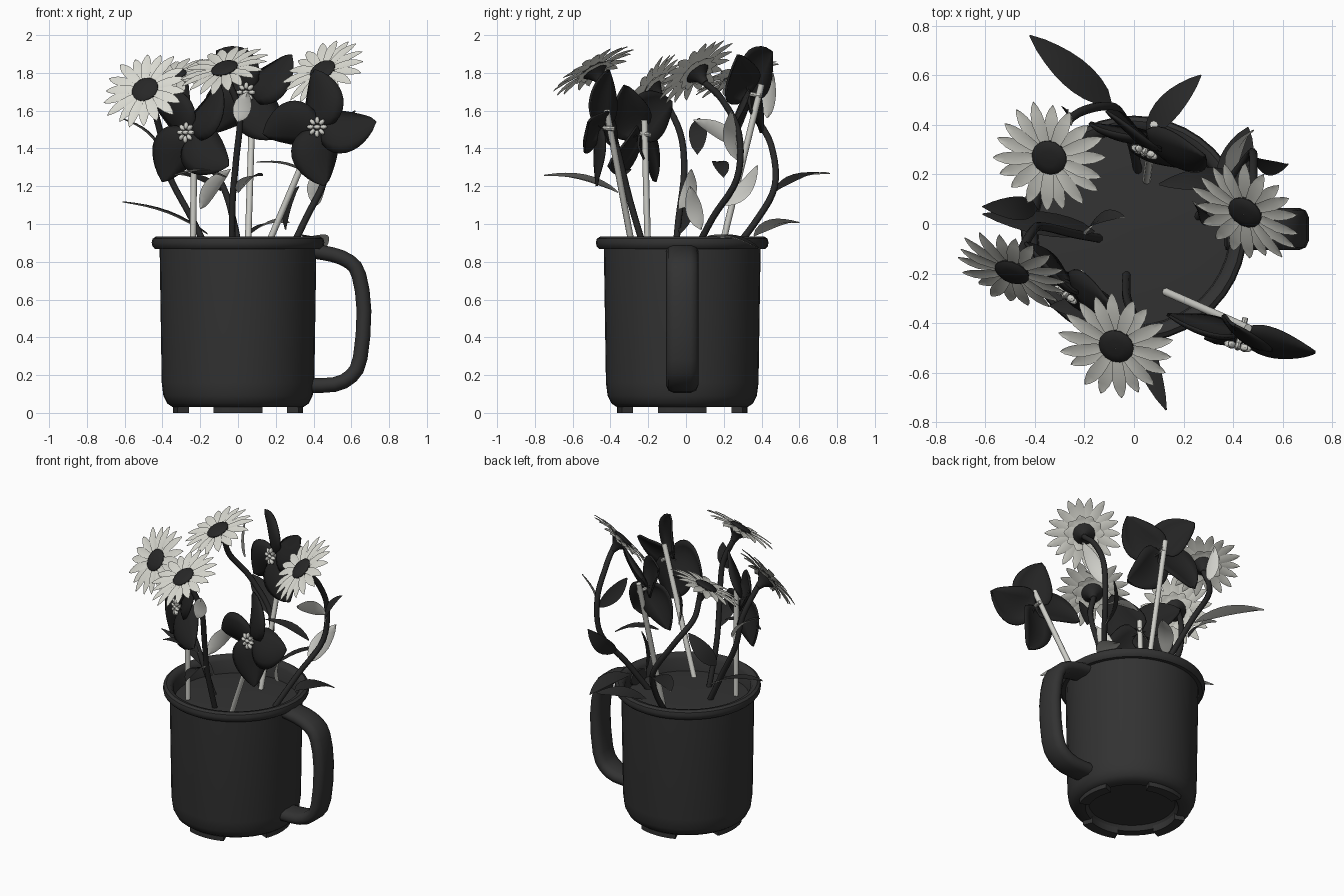
import bpy, bmesh, math, random
from mathutils import Vector as V, Matrix

if "Cube" in bpy.data.objects:
    bpy.data.objects.remove(bpy.data.objects["Cube"])
random.seed(4)

def mat(name, r, g, b):
    m = bpy.data.materials.new(name)
    m.diffuse_color = (r, g, b, 1)
    m.use_nodes = True
    m.node_tree.nodes["Principled BSDF"].inputs["Base Color"].default_value = m.diffuse_color
    return m

MUG = mat("mug_black", .032, .032, .032)
SOIL = mat("soil_dark", .033, .033, .033)
LEAF = mat("leaf_dark", .022, .022, .022)
PALE = mat("leaf_underside", .62, .62, .58)
PETAL = mat("petal_white", .70, .70, .64)
DISC = mat("disc_black", .02, .02, .02)
WHEEL = mat("wheel_black", .017, .017, .017)
STICK = mat("stick_grey", .62, .62, .58)

def obj(name, verts, faces, mats, idx=None, M=None, smooth=40):
    me = bpy.data.meshes.new(name)
    me.from_pydata([tuple(v) for v in verts], [], faces)
    for m in mats:
        me.materials.append(m)
    if idx:
        me.polygons.foreach_set("material_index", idx)
    if M:
        me.transform(M)
    o = bpy.data.objects.new(name, me)
    bpy.context.collection.objects.link(o)
    bpy.ops.object.select_all(action='DESELECT')
    o.select_set(True)
    bpy.context.view_layer.objects.active = o
    bpy.ops.object.shade_smooth_by_angle(angle=math.radians(smooth))
    return o

def grid_faces(rows, cols, start=0, wrap=False):
    return [(start+i*cols+j, start+i*cols+(j+1) % cols,
             start+(i+1)*cols+(j+1) % cols, start+(i+1)*cols+j)
            for i in range(rows-1) for j in range(cols if wrap else cols-1)]

def lathe(name, prof, material, n=40, M=None):
    vs = [(r*math.cos(2*math.pi*j/n), r*math.sin(2*math.pi*j/n), z) for r, z in prof for j in range(n)]
    return obj(name, vs, grid_faces(len(prof), n, wrap=True), [material], M=M)

def spline(pts, k=5):
    P = [V(p) for p in pts]
    P = [2*P[0]-P[1]] + P + [2*P[-1]-P[-2]]
    out = []
    for i in range(1, len(P)-2):
        a, b, c, d = P[i-1:i+3]
        for s in range(k):
            t = s/k
            out.append(.5*(2*b+(c-a)*t+(2*a-5*b+4*c-d)*t*t+(3*b-a-3*c+d)*t**3))
    return out+[P[-2]]

def sweep(name, path, section, material, ref=V((0, 1, 0)), smooth=40):
    # section points are (along ref, across)
    n, vs = len(section), []
    for i, p in enumerate(path):
        t = (path[min(i+1, len(path)-1)]-path[max(i-1, 0)]).normalized()
        b = t.cross(ref).normalized()
        a = b.cross(t)
        vs += [p+a*u+b*w for u, w in section]
    fs = grid_faces(len(path), n, wrap=True)
    fs += [tuple(range(n))[::-1], tuple(range(len(vs)-n, len(vs)))]
    return obj(name, vs, fs, [material], smooth=smooth)

def ring(r, n=8):
    return [(r*math.cos(2*math.pi*i/n), r*math.sin(2*math.pi*i/n)) for i in range(n)]

def frame(pos, normal):
    z = V(normal).normalized()
    x = V((0, 0, 1)).cross(z).normalized()
    y = z.cross(x)
    M = Matrix((x, y, z)).transposed().to_4x4()
    M.translation = V(pos)
    return M

# mug, rim, soil
C = Matrix.Translation((0, -.02, 0))
lathe("mug_body", [(.001, .06), (.27, .06), (.29, .03), (.345, .03), (.375, .05), (.395, .09), (.404, .16),
                   (.415, .87), (.44, .868), (.453, .882), (.457, .902), (.452, .922), (.435, .933),
                   (.41, .927), (.392, .905), (.385, .75), (.001, .75)], MUG, M=C)
lathe("soil", [(.388, .82), (.3, .828), (.15, .832), (.001, .834)], SOIL, M=C)

# four foot segments under the mug
vs, fs = [], []
for q in range(4):
    b = len(vs)
    for i in range(7):
        a = q*math.pi/2+math.radians(-22+44*i/6)
        vs += [(r*math.cos(a), r*math.sin(a), z) for r, z in ((.28, .06), (.28, 0), (.345, 0), (.345, .06))]
    fs += grid_faces(7, 4, b, True)+[(b+3, b+2, b+1, b), (b+24, b+25, b+26, b+27)]
obj("mug_feet", vs, fs, [MUG], M=C, smooth=30)

# handle
hp = [(.37, .86), (.5, .838), (.59, .80), (.64, .73), (.667, .54), (.647, .29), (.60, .195), (.51, .15), (.37, .145)]
sec = [(.085, 0), (.074, .026), (.045, .039), (-.045, .039), (-.074, .026),
       (-.085, 0), (-.074, -.026), (-.045, -.039), (.045, -.039), (.074, -.026)]
sweep("mug_handle", spline([(x, -.02, z) for x, z in hp], 2), sec, MUG, smooth=60)

# daisies
def daisy(tag, pos, normal, stem):
    M = frame(pos, normal)
    n = V(normal).normalized()
    vs, fs = [], []
    layers = [(18, 1, 0, 1), (10, .52, -.014, 1.3)]
    for count, length, drop, wide in layers:
        for k in range(count):
            a = 2*math.pi*(k+random.uniform(-.12, .12))/count
            L = length*random.uniform(.92, 1.03)
            b = len(vs)
            for r, w, h in ((.04, .014, 0), (.09, .024, .004), (.15, .029, .006), (.19, .024, .002), (.222, .013, -.003), (.24, .001, -.006)):
                for t in (-1, 0, 1):
                    x, y = r*L, t*w*wide
                    z = h+drop+(.004 if k % 2 else -.001)-(.004 if t == 0 else 0)
                    vs.append((x*math.cos(a)-y*math.sin(a), x*math.sin(a)+y*math.cos(a), z))
            fs += grid_faces(6, 3, b)
    obj("daisy_petals_"+tag, vs, fs, [PETAL], M=M)
    lathe("daisy_disc_"+tag, [(.072, -.004), (.073, .008), (.062, .017), (.035, .022), (.001, .023)], DISC, 14, M)
    lathe("daisy_calyx_"+tag, [(.001, -.10), (.02, -.09), (.028, -.06), (.05, -.035), (.07, -.018), (.001, -.016)], LEAF, 12, M)
    sweep("daisy_stem_"+tag, spline(list(stem)+[V(pos)-n*.09, V(pos)-n*.03]), ring(.018), LEAF, V((.93, .3, .1)).normalized(), 60)

daisy("left", (-.49, -.19, 1.71), (-.33, -.78, .55),
      [(-.13, -.06, .8), (-.24, -.04, 1.02), (-.37, -.01, 1.27), (-.41, -.03, 1.48)])
daisy("front", (-.07, -.49, 1.82), (-.27, -.47, .84),
      [(-.03, -.2, .8), (-.03, -.29, 1.1), (-.01, -.35, 1.34), (.01, -.41, 1.58)])
daisy("right", (.45, .05, 1.81), (-.42, -.57, .70),
      [(.25, .02, .8), (.36, .14, 1.03), (.46, .27, 1.24), (.48, .28, 1.48), (.48, .19, 1.66)])
daisy("back", (-.34, .27, 1.78), (-.28, -.36, .88),
      [(.02, .2, .8), (-.02, .36, 1.0), (-.08, .47, 1.2), (-.22, .45, 1.42), (-.31, .36, 1.58)])

# pinwheels: each blade has a straight side and a bulging side
def pinwheel(tag, pos, normal, a0, base, top):
    M = frame(pos, normal)
    vs, fs, R, Cn = [], [], 12, 6
    for k in range(4):
        a = math.radians(a0)+k*math.pi/2
        b = len(vs)
        for i in range(R):
            s = i/(R-1)
            sn = max(math.sin(math.pi*s**.7), 0)
            w = .108*sn**.7+.012*(1-s)
            for j in range(Cn):
                t = 2*j/(Cn-1)-1
                x = .31*s+.03*(1-t)*sn*(s-.4)
                y = -.04*math.sin(math.pi*s)+t*w
                z = -.01+sn*(.04*(1-t*t)-.045*t)
                vs.append((x*math.cos(a)-y*math.sin(a), x*math.sin(a)+y*math.cos(a), z))
        fs += grid_faces(R, Cn, b)
    o = obj("pinwheel_blades_"+tag, vs, fs, [WHEEL], M=M, smooth=60)
    s = o.modifiers.new("thickness", 'SOLIDIFY')
    s.thickness, s.offset = .012, 0
    # hub made of small beads
    bm = bmesh.new()
    for k in range(9):
        a = k*math.pi/4
        r = .036 if k < 8 else 0
        S = Matrix.Translation((r*math.cos(a), r*math.sin(a), .045)) @ Matrix.Rotation(a, 4, 'Z') @ Matrix.Diagonal((1.5, .9, 1, 1))
        bmesh.ops.create_uvsphere(bm, u_segments=8, v_segments=6, radius=.014, matrix=S)
    bmesh.ops.create_cone(bm, cap_ends=True, segments=8, radius1=.012, radius2=.012, depth=.12, matrix=Matrix.Translation((0, 0, -.015)))
    me = bpy.data.meshes.new("hub")
    bm.to_mesh(me)
    bm.free()
    obj("pinwheel_hub_"+tag, [v.co for v in me.vertices], [tuple(p.vertices) for p in me.polygons], [STICK], M=M)
    sweep("pinwheel_stick_"+tag, [V(base), V(top)], ring(.017), STICK, smooth=60)

pinwheel("left", (-.25, -.25, 1.48), (-.6, -.8, .1), 56, (-.24, -.2, .8), (-.23, -.22, 1.55))
pinwheel("right", (.43, -.45, 1.51), (-.25, -.95, .08), 96, (.12, -.27, .8), (.46, -.42, 1.6))
pinwheel("back", (.06, .33, 1.69), (-.4, -.9, .15), 42, (.05, .17, .8), (.08, .4, 1.74))

# leaves: dark upper side, pale underside
def leaf(tag, base, tip, width, up=(0, 0, 1), arch=.03):
    p, d = V(base), V(tip)-V(base)
    side = d.cross(V(up)).normalized()
    u = side.cross(d).normalized()
    n, vs, fs, idx = 9, [], [], []
    for i in range(n):
        s = i/(n-1)
        w = .5*width*max(math.sin(math.pi*s**.85), 0)**.8+.003
        c = p+d*s+u*arch*math.sin(math.pi*s)
        vs += [c-side*w+u*w*.15, c, c+side*w+u*w*.15, c-u*.006]
    for i in range(n-1):
        for j in range(4):
            k = (j+1) % 4
            fs.append((4*i+j, 4*i+k, 4*i+4+k, 4*i+4+j))
            idx.append(0 if j < 2 else 1)
    obj("leaf_"+tag, vs, fs, [LEAF, PALE], idx)

Z = (0, 0, 1)
for i, (b, t, w, up) in enumerate([
        ((-.09, .48, 1.18), (-.42, .76, 1.27), .12, Z), ((.05, .36, .94), (.27, .6, 1.01), .10, (-.4, -.1, .8)),
        ((.40, .2, 1.1), (.48, .38, 1.31), .11, (0, .9, .6)), ((-.16, -.03, .95), (-.61, .04, 1.12), .09, Z),
        ((-.39, .06, 1.37), (-.61, .07, 1.56), .09, Z), ((0, -.36, 1.17), (.13, -.75, 1.26), .09, (-.3, 0, 1)),
        ((.36, .1, .93), (.46, .39, .87), .13, Z), ((-.2, -.04, 1.08), (-.04, .03, 1.29), .10, (0, .7, .7)),
        ((.47, .27, 1.34), (.62, .24, 1.6), .09, (-.5, -.6, .5)), ((.40, .2, 1.25), (.1, .16, 1.33), .08, Z),
        ((-.06, -.34, 1.25), (-.34, -.33, 1.26), .09, Z), ((.48, .27, 1.42), (.42, .04, 1.55), .09, (-.8, 0, .5))]):
    leaf("%02d" % i, b, t, w, up)
leaf("upright_front", (0, -.45, 1.54), (.05, -.47, 1.70), .09, up=(0, 1, .3), arch=.01)
leaf("upright_back", (-.25, .43, 1.56), (-.27, .46, 1.8), .08, up=(-.8, -.4, 0), arch=.01)
leaf("low_right", (.25, .08, .97), (.32, .02, 1.2), .09, up=(-.8, -.4, .2), arch=.02)
